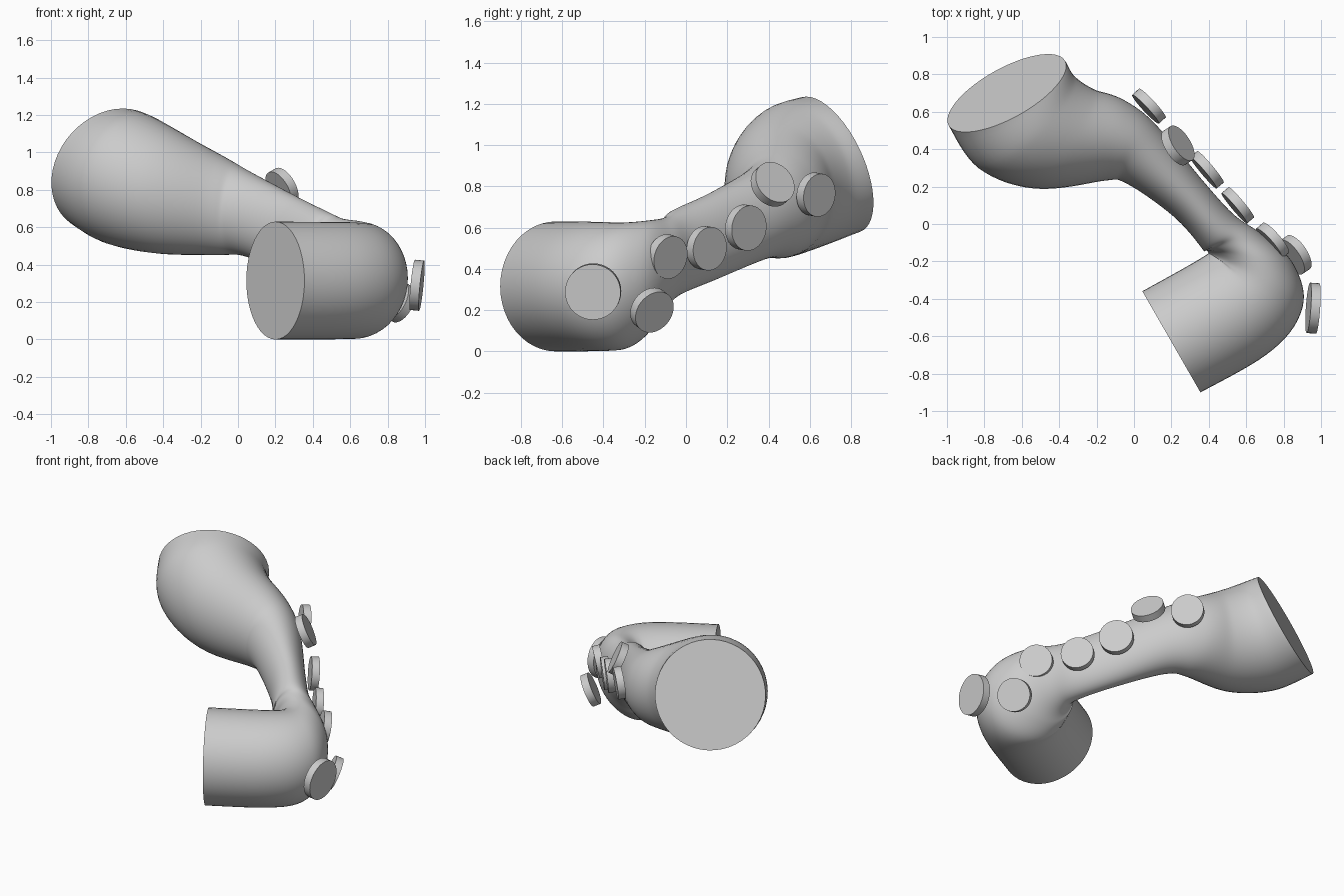
import bpy, bmesh, math
from mathutils import Vector

if "Cube" in bpy.data.objects:
    bpy.data.objects.remove(bpy.data.objects["Cube"], do_unlink=True)

grey = bpy.data.materials.new("plain grey")
grey.use_nodes = True
colour = (0.6, 0.6, 0.6, 1)
grey.diffuse_color = colour
grey.node_tree.nodes["Principled BSDF"].inputs["Base Color"].default_value = colour


def finish(name, bm, angle):
    bmesh.ops.recalc_face_normals(bm, faces=bm.faces)
    mesh = bpy.data.meshes.new(name)
    bm.to_mesh(mesh)
    bm.free()
    mesh.materials.append(grey)
    obj = bpy.data.objects.new(name, mesh)
    bpy.context.collection.objects.link(obj)
    bpy.ops.object.select_all(action='DESELECT')
    obj.select_set(True)
    bpy.context.view_layer.objects.active = obj
    bpy.ops.object.shade_smooth_by_angle(angle=math.radians(angle))
    return obj


def catmull(a, b, c, d, t):
    return 0.5 * (2 * b + (c - a) * t + (2 * a - 5 * b + 4 * c - d) * t * t
                  + (3 * b - a - 3 * c + d) * t ** 3)


# Bent tube: centre, direction of travel, half width, half height
STATIONS = [
    ((-.68, .70, .905), (.45, -.81, -.375), .356, .356),
    ((-.575, .545, .85), (.68, -.70, -.27), .355, .36),
    ((-.375, .455, .785), (.85, -.52, -.15), .31, .33),
    ((-.10, .445, .715), (.97, -.25, -.08), .22, .265),
    ((.05, .36, .67), (.83, -.56, -.05), .17, .225),
    ((.29, .135, .56), (.73, -.68, 0), .123, .213),
    ((.455, -.045, .48), (.66, -.75, 0), .125, .21),
    ((.53, -.10, .43), (.25, -.97, 0), .165, .22),
    ((.62, -.18, .365), (-.17, -.98, 0), .24, .27),
    ((.65, -.30, .32), (-.5, -.87, 0), .29, .305),
    ((.55, -.43, .315), (-.87, -.5, 0), .312, .313),
    ((.20, -.63, .315), (-.87, -.5, 0), .312, .315),
]
SIDES, STEPS = 48, 8


def build_tube():
    bm = bmesh.new()
    data = [(Vector(p), Vector(d).normalized(), Vector((w, h))) for p, d, w, h in STATIONS]
    last = len(data) - 1
    rings = []
    for k in range(last * STEPS + 1):
        i = min(k // STEPS, last - 1)
        t = k / STEPS - i
        quad = [data[max(0, min(last, i + j))] for j in (-1, 0, 1, 2)]
        centre, along, size = (catmull(*[q[n] for q in quad], t) for n in range(3))
        side = along.cross(Vector((0, 0, 1))).normalized()
        up = side.cross(along).normalized()
        rings.append([bm.verts.new(centre + side * size.x * math.cos(a) + up * size.y * math.sin(a))
                      for a in (math.tau * s / SIDES for s in range(SIDES))])
    for r, q in zip(rings, rings[1:]):
        for s in range(SIDES):
            n = (s + 1) % SIDES
            bm.faces.new((r[s], r[n], q[n], q[s]))
    bm.faces.new(rings[0])
    bm.faces.new(rings[-1])
    finish("bent_tube", bm, 50)


build_tube()

# Floating round pads: centre, facing direction, radius
PADS = [
    ((.08, .63, .76), (.72, .67, -.12), .105),
    ((.235, .42, .81), (.75, .48, .42), .108),
    ((.39, .29, .60), (.76, .64, -.1), .11),
    ((.555, .10, .50), (.76, .64, -.1), .106),
    ((.74, -.09, .46), (.72, .62, -.2), .106),
    ((.86, -.165, .20), (.74, .5, -.4), .108),
    ((.957, -.45, .29), (.99, -.07, -.1), .135),
]
for i, (place, facing, radius) in enumerate(PADS, 1):
    bm = bmesh.new()
    bmesh.ops.create_cone(bm, cap_ends=True, segments=40, radius1=radius, radius2=radius, depth=.05)
    pad = finish(f"round_pad_{i}", bm, 40)
    pad.location = place
    pad.rotation_euler = Vector(facing).to_track_quat('Z', 'Y').to_euler()
